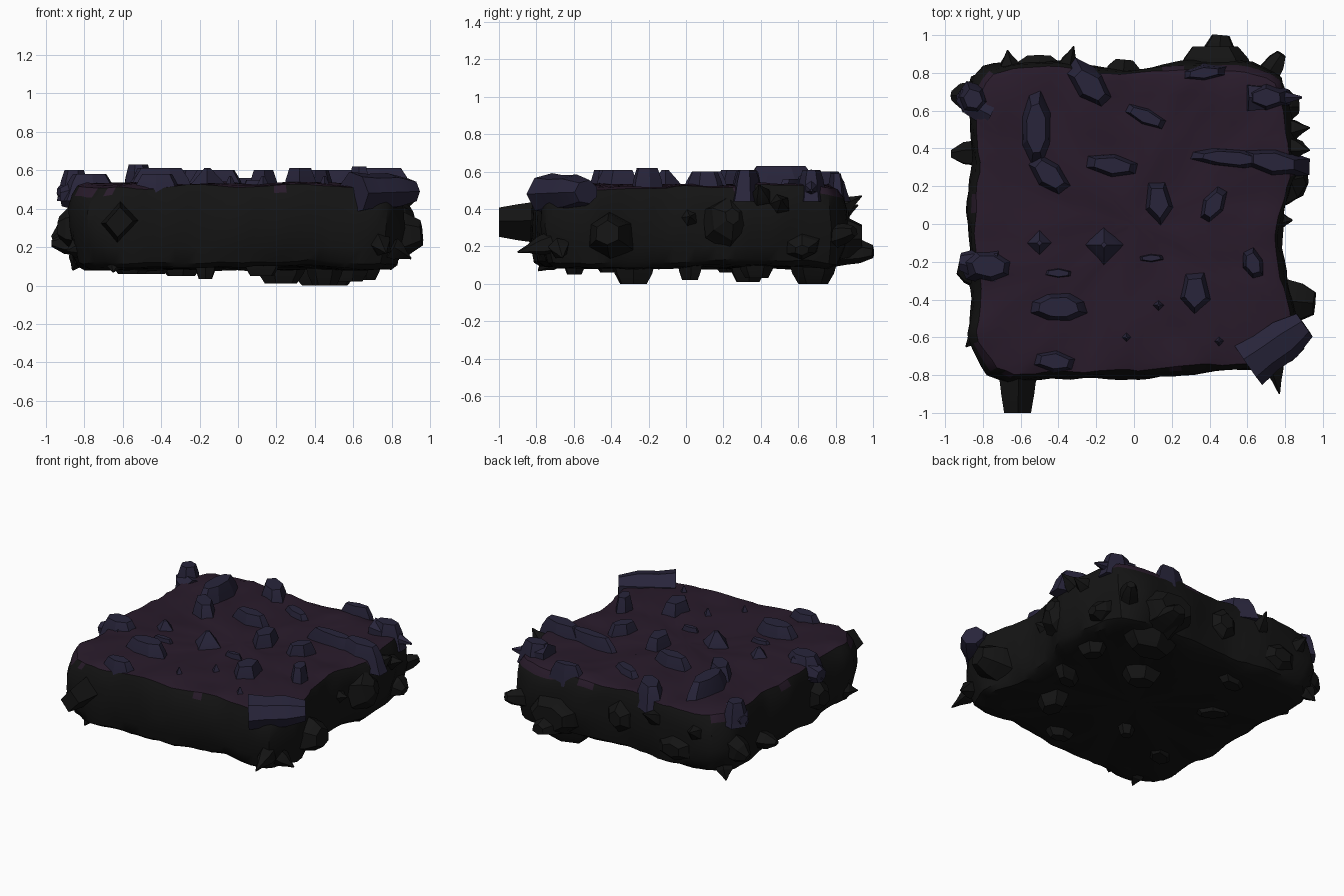
import bpy, bmesh, math, random
from mathutils import Vector, Matrix, noise

random.seed(4)


def material(name, rgb):
    m = bpy.data.materials.new(name)
    m.diffuse_color = (*rgb, 1)
    return m


SOIL = material("purple_soil", (0.022, 0.011, 0.024))
STONE = material("blue_stone", (0.021, 0.018, 0.043))
DARK = material("black_rock", (0.007, 0.007, 0.007))


def finish(name, bm, mats, angle):
    bmesh.ops.recalc_face_normals(bm, faces=bm.faces)
    me = bpy.data.meshes.new(name)
    bm.to_mesh(me)
    bm.free()
    for m in mats:
        me.materials.append(m)
    ob = bpy.data.objects.new(name, me)
    bpy.context.collection.objects.link(ob)
    bpy.ops.object.select_all(action='DESELECT')
    bpy.context.view_layer.objects.active = ob
    ob.select_set(True)
    bpy.ops.object.shade_smooth_by_angle(angle=math.radians(angle))
    return ob


def loft(bm, rings):
    vr = [[bm.verts.new(p) for p in r] for r in rings]
    n = len(vr[0])
    for a, b in zip(vr, vr[1:]):
        for i in range(n):
            j = (i + 1) % n
            bm.faces.new((a[i], a[j], b[j], b[i]))
    bm.faces.new(vr[0][::-1])
    bm.faces.new(vr[-1])


# Slab: irregular outline lofted through heights, then closed with concentric rings
OUTLINE = [(-.78, -.80), (-.68, -.85), (-.45, -.82), (.10, -.82), (.45, -.77), (.68, -.79),
           (.79, -.74), (.87, -.52), (.81, -.30), (.78, -.05), (.80, .10), (.88, .28),
           (.85, .50), (.81, .70), (.77, .80), (.60, .86), (.22, .85), (-.05, .83),
           (-.40, .87), (-.80, .84), (-.88, .72), (-.88, .55), (-.86, .35), (-.88, .12),
           (-.87, -.15), (-.86, -.38), (-.88, -.62)]


def resample(pts, n):
    pts = [Vector(p) for p in pts]
    closed = pts + pts[:1]
    lens = [(b - a).length for a, b in zip(closed, closed[1:])]
    step, out = sum(lens) / n, []
    for k in range(n):
        d, i = k * step, 0
        while d > lens[i]:
            d -= lens[i]
            i += 1
        out.append(closed[i].lerp(closed[i + 1], d / lens[i]))
    return out


def slab():
    ring = resample(OUTLINE, 110)
    levels = [(s, .09) for s in (.04, .3, .55, .78)]
    levels += [(.91, .095), (.955, .12), (.985, .20), (1.0, .30), (.99, .40), (.975, .47), (.95, .515)]
    levels += [(s, .525) for s in (.9, .8, .68, .55, .42, .28, .15, .04)]
    rings = []
    for s, z in levels:
        row = []
        for p in ring:
            v = Vector((p.x * s, p.y * s, z))
            w = noise.noise_vector(v * 4.0) * .025 + noise.noise_vector(v * 9.0) * .012
            row.append(v + w)
        rings.append(row)
    bm = bmesh.new()
    loft(bm, rings)
    bmesh.ops.recalc_face_normals(bm, faces=bm.faces)
    for f in bm.faces:
        up = f.normal.z > .5 and f.calc_center_median().z > .4
        f.material_index = 0 if up else 1
    finish("rock_slab", bm, [SOIL, DARK], 35)


slab()


# Shard: faceted stone running from a base point along a direction
def shard(name, base, tip, a, b, roll=0, n=6, end=.6, mat=STONE, mid=.92):
    base, tip = Vector(base), Vector(tip)
    axis = tip - base
    z = axis.normalized()
    x = Vector((1, 0, 0)) if abs(z.z) > .9 else Vector((0, 0, 1)).cross(z)
    x = (x - z * x.dot(z)).normalized()
    y = z.cross(x)
    r = math.radians(roll)
    x, y = x * math.cos(r) + y * math.sin(r), y * math.cos(r) - x * math.sin(r)
    jit = [random.uniform(.9, 1.08) for _ in range(n)]
    rings = []
    for t, s in ((0, 1.2), (.3, 1.05), (.65, mid), (1, end)):
        rings.append([base + axis * t
                      + x * (a * s * jit[i] * math.cos(math.tau * (i + .5) / n))
                      + y * (b * s * jit[i] * math.sin(math.tau * (i + .5) / n)) for i in range(n)])
    bm = bmesh.new()
    loft(bm, rings)
    finish(name, bm, [mat], 20)


# Stones set in the top: x, y, half length, half width, turn, top height, sides
TOP = [(-.52, .50, .21, .08, 92, .63, 8), (-.45, .26, .14, .08, -45, .61, 6),
       (-.23, .73, .15, .08, -45, .60, 6), (-.11, .31, .16, .06, -8, .60, 6),
       (.50, .35, .22, .05, -4, .60, 8), (.74, .33, .18, .07, -8, .61, 6),
       (.13, .12, .13, .08, 95, .60, 5), (.42, .10, .12, .06, 60, .60, 6),
       (-.40, -.26, .09, .03, -3, .56, 6), (-.40, -.44, .16, .08, 0, .61, 8),
       (.32, -.36, .13, .09, 90, .61, 5), (.63, -.21, .09, .06, 110, .62, 6),
       (-.42, -.73, .12, .06, -8, .58, 6), (.37, .80, .12, .04, 5, .59, 6),
       (.09, -.18, .08, .025, 3, .55, 6), (-.77, -.22, .14, .09, -8, .58, 7),
       (-.85, .66, .08, .08, 20, .60, 6), (.70, .67, .13, .07, 0, .61, 6),
       (.06, .57, .13, .05, -25, .56, 6)]
for k, (x, y, l, w, turn, top, n) in enumerate(TOP):
    shard(f"top_stone_{k}", (x, y, .44), (x, y, top), l, w, turn, n, .68)

# Pyramids and small spikes on the top: x, y, half size, height
for k, (x, y, s, h) in enumerate([(-.50, -.10, .10, .59), (-.16, -.11, .11, .61), (-.04, -.60, .045, .57),
                                  (.45, -.62, .045, .57), (.13, -.43, .045, .57)]):
    shard(f"top_pyramid_{k}", (x, y, .45), (x, y, h), s, s, 45, 4, .15, mid=.6)

# Stones lying across the rim
shard("corner_stone", (.60, -.74, .48), (.90, -.53, .49), .11, .09, 0, 7, .7, mid=1.05)
shard("right_point", (.60, .67, .53), (.89, .67, .50), .065, .065, 0, 6, .1, mid=.6)
shard("left_stone", (-.72, -.22, .48), (-.92, -.20, .46), .08, .08, 0, 7, .6)
shard("back_left_stone", (-.76, .60, .46), (-.93, .68, .49), .08, .07, 0, 7, .4)

# Rocks jutting from the sides: base, tip, half sizes, blunt end
SIDE = [((-.62, -.72, .33), (-.62, -1.0, .33), .105, .09, .75, 4),
        ((.42, .76, .24), (.42, .94, .24), .20, .13, .65, 7),
        ((.44, .80, .17), (.46, 1.0, .17), .10, .07, .5, 6),
        ((.74, -.40, .25), (.955, -.42, .27), .12, .12, .55, 6),
        ((.77, .22, .32), (.91, .25, .36), .12, .13, .35, 6),
        ((-.78, .37, .22), (-.97, .37, .22), .07, .06, .3, 5),
        ((-.79, -.25, .30), (-.93, -.22, .30), .10, .12, .5, 6),
        ((-.80, .68, .30), (-.96, .68, .23), .08, .09, .35, 6),
        ((.70, .78, .25), (.78, .90, .28), .06, .06, .5, 6),
        ((.72, .62, .22), (.87, .62, .18), .10, .07, .4, 6),
        ((-.50, .78, .25), (-.50, .89, .24), .14, .10, .5, 6),
        ((-.06, .76, .33), (-.05, .87, .33), .11, .11, .5, 6)]
for k, (p, q, a, b, end, n) in enumerate(SIDE):
    shard(f"side_rock_{k}", p, q, a, b, 45 if n == 4 else 0, n, end, DARK)

# Sharp spikes around the rim
SPIKES = [((-.66, .82, .38), (-.67, .92, .42)), ((-.36, .82, .40), (-.32, .94, .47)),
          ((.74, -.72, .22), (.77, -.90, .17)), ((.82, .50, .42), (.93, .51, .45)),
          ((.75, .02, .35), (.84, .02, .36)), ((-.82, -.58, .20), (-.89, -.65, .18)),
          ((.84, .40, .46), (.93, .39, .53)), ((-.64, -.72, .13), (-.65, -.79, .07)),
          ((.80, -.68, .20), (.90, -.66, .14)), ((-.82, .74, .15), (-.86, .78, .08))]
for k, (p, q) in enumerate(SPIKES):
    shard(f"rim_spike_{k}", p, q, .05, .05, 0, 5, .08, DARK, .5)

# Lumps under the slab: x, y, half sizes, turn, lowest height
UNDER = [(.45, -.28, .12, .09, 90, .0), (.22, .33, .13, .10, 20, .01), (.45, .68, .20, .12, 0, .0),
         (.58, .02, .12, .06, -20, .02), (-.17, -.28, .06, .05, 0, .035), (-.45, .25, .14, .08, 40, .06),
         (-.55, -.40, .12, .08, -30, .06), (.12, -.60, .10, .06, 10, .05), (.66, .38, .10, .08, 60, .03),
         (-.30, .62, .12, .07, -15, .05)]
for k, (x, y, l, w, turn, low) in enumerate(UNDER):
    shard(f"under_lump_{k}", (x, y, .16), (x, y, low), l, w, turn, 6, .65, DARK)
